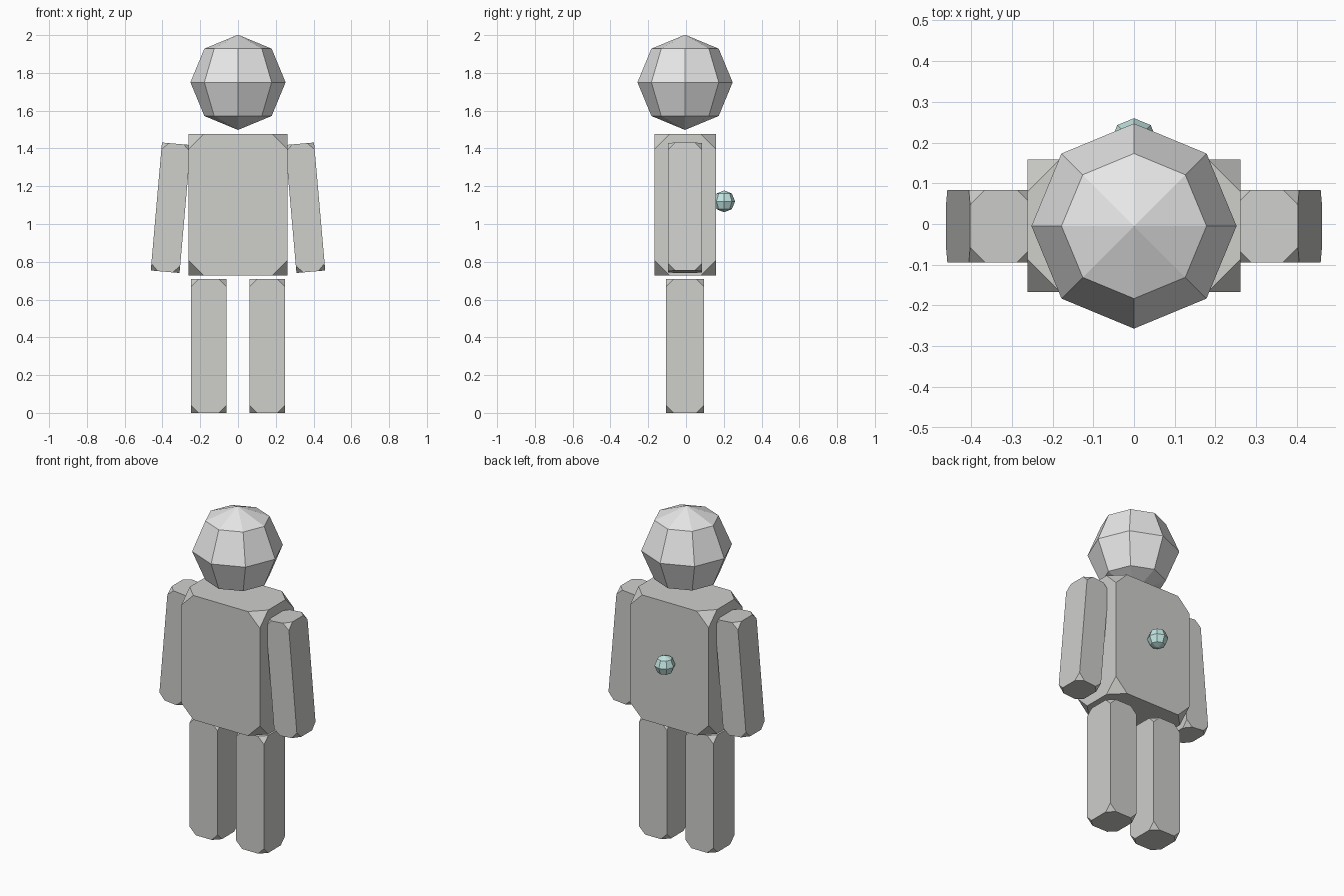
import bpy
import bmesh
from math import radians
from mathutils import Matrix

if "Cube" in bpy.data.objects:
    bpy.data.objects.remove(bpy.data.objects["Cube"])


def material(name, colour):
    mat = bpy.data.materials.new(name)
    mat.use_nodes = True
    mat.diffuse_color = colour
    mat.node_tree.nodes["Principled BSDF"].inputs["Base Color"].default_value = colour
    return mat


light_grey = material("light grey", (0.8, 0.8, 0.8, 1))
grey = material("warm grey", (0.62, 0.62, 0.6, 1))
teal = material("pale teal", (0.55, 0.8, 0.77, 1))


def finish(name, bm, mat, location):
    mesh = bpy.data.meshes.new(name)
    bm.to_mesh(mesh)
    bm.free()
    mesh.materials.append(mat)
    obj = bpy.data.objects.new(name, mesh)
    obj.location = location
    bpy.context.collection.objects.link(obj)
    return obj


def block(name, size, location, cut, tilt=0):
    """Box with its eight corners sliced off."""
    bm = bmesh.new()
    bmesh.ops.create_cube(bm, size=1, matrix=Matrix.Diagonal((*size, 1)))
    bmesh.ops.bevel(bm, geom=bm.verts[:], offset=cut, offset_type='OFFSET',
                    segments=1, affect='VERTICES')
    obj = finish(name, bm, grey, location)
    obj.rotation_euler.y = radians(tilt)
    return obj


def ball(name, radius, location, mat):
    """Coarse faceted sphere."""
    bm = bmesh.new()
    bmesh.ops.create_uvsphere(bm, u_segments=8, v_segments=4, radius=radius)
    return finish(name, bm, mat, location)


# Head, torso and tail
ball("head", 0.252, (0, -0.005, 1.75), light_grey)
block("torso", (0.524, 0.325, 0.75), (0, -0.004, 1.102), 0.08)
ball("tail", 0.058, (0, 0.202, 1.12), teal)

# Arms and legs, mirrored
for side, sign in (("left", 1), ("right", -1)):
    block(side + "_arm", (0.153, 0.178, 0.68), (sign * 0.356, -0.005, 1.086),
          0.037, tilt=-5 * sign)
    block(side + "_leg", (0.186, 0.2, 0.708), (sign * 0.155, -0.006, 0.354), 0.04)
